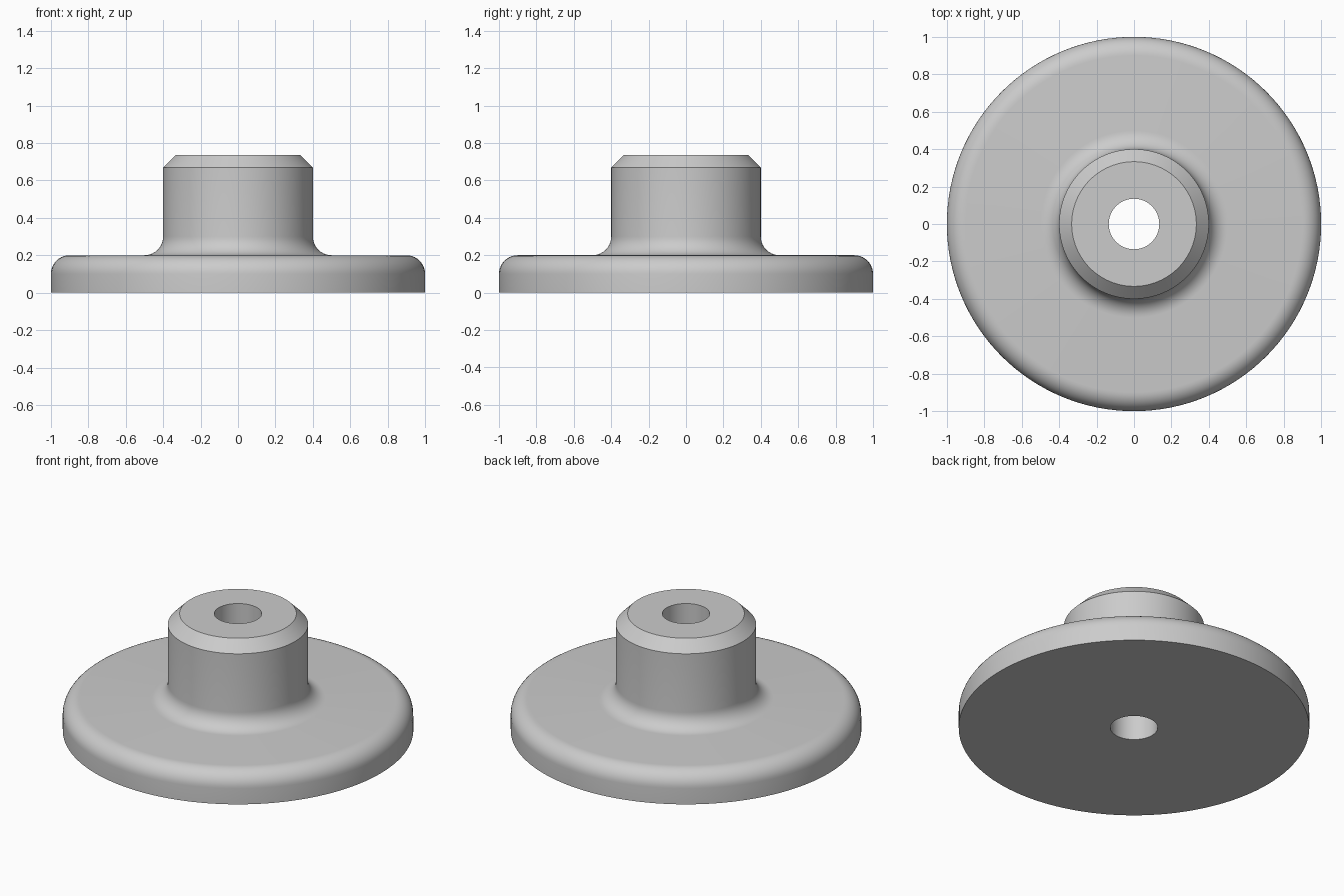
import bpy
import bmesh
from math import cos, sin, radians, pi

cube = bpy.data.objects.get("Cube")
if cube:
    bpy.data.objects.remove(cube, do_unlink=True)

SEGMENTS = 128
BORE = 0.135
HUB = 0.4
FLANGE_TOP = 0.2
HEIGHT = 0.735
CHAMFER = 0.067
ROUND = 0.1


def arc(cx, cz, radius, start, end, steps=10):
    """Points (radius, height) along a circular arc, angles in degrees."""
    angles = [radians(start + (end - start) * i / steps) for i in range(steps + 1)]
    return [(cx + radius * cos(a), cz + radius * sin(a)) for a in angles]


def lathe(name, profile, material):
    """Revolve a closed (radius, height) profile around z."""
    bm = bmesh.new()
    rings = []
    for s in range(SEGMENTS):
        a = 2 * pi * s / SEGMENTS
        rings.append([bm.verts.new((r * cos(a), r * sin(a), z)) for r, z in profile])
    n = len(profile)
    for s in range(SEGMENTS):
        here, there = rings[s], rings[(s + 1) % SEGMENTS]
        for i in range(n):
            j = (i + 1) % n
            bm.faces.new((here[i], there[i], there[j], here[j]))
    bmesh.ops.recalc_face_normals(bm, faces=bm.faces)
    mesh = bpy.data.meshes.new(name)
    bm.to_mesh(mesh)
    bm.free()
    mesh.materials.append(material)
    obj = bpy.data.objects.new(name, mesh)
    bpy.context.collection.objects.link(obj)
    return obj


# Plain grey
grey = bpy.data.materials.new("light_grey")
grey.use_nodes = True
colour = (0.6, 0.6, 0.6, 1)
grey.diffuse_color = colour
grey.node_tree.nodes["Principled BSDF"].inputs["Base Color"].default_value = colour

# Rounded flange, filleted hub, chamfered top and through bore
profile = [(BORE, 0), (1, 0)]
profile += arc(1 - ROUND, FLANGE_TOP - ROUND, ROUND, 0, 90)
profile += arc(HUB + ROUND, FLANGE_TOP + ROUND, ROUND, 270, 180)
profile += [(HUB, HEIGHT - CHAMFER), (HUB - CHAMFER, HEIGHT), (BORE, HEIGHT)]
flange = lathe("flanged_hub", profile, grey)

# Smooth the curves, keep the chamfer and rim edges crisp
bpy.ops.object.select_all(action="DESELECT")
flange.select_set(True)
bpy.context.view_layer.objects.active = flange
bpy.ops.object.shade_smooth_by_angle(angle=radians(30))
